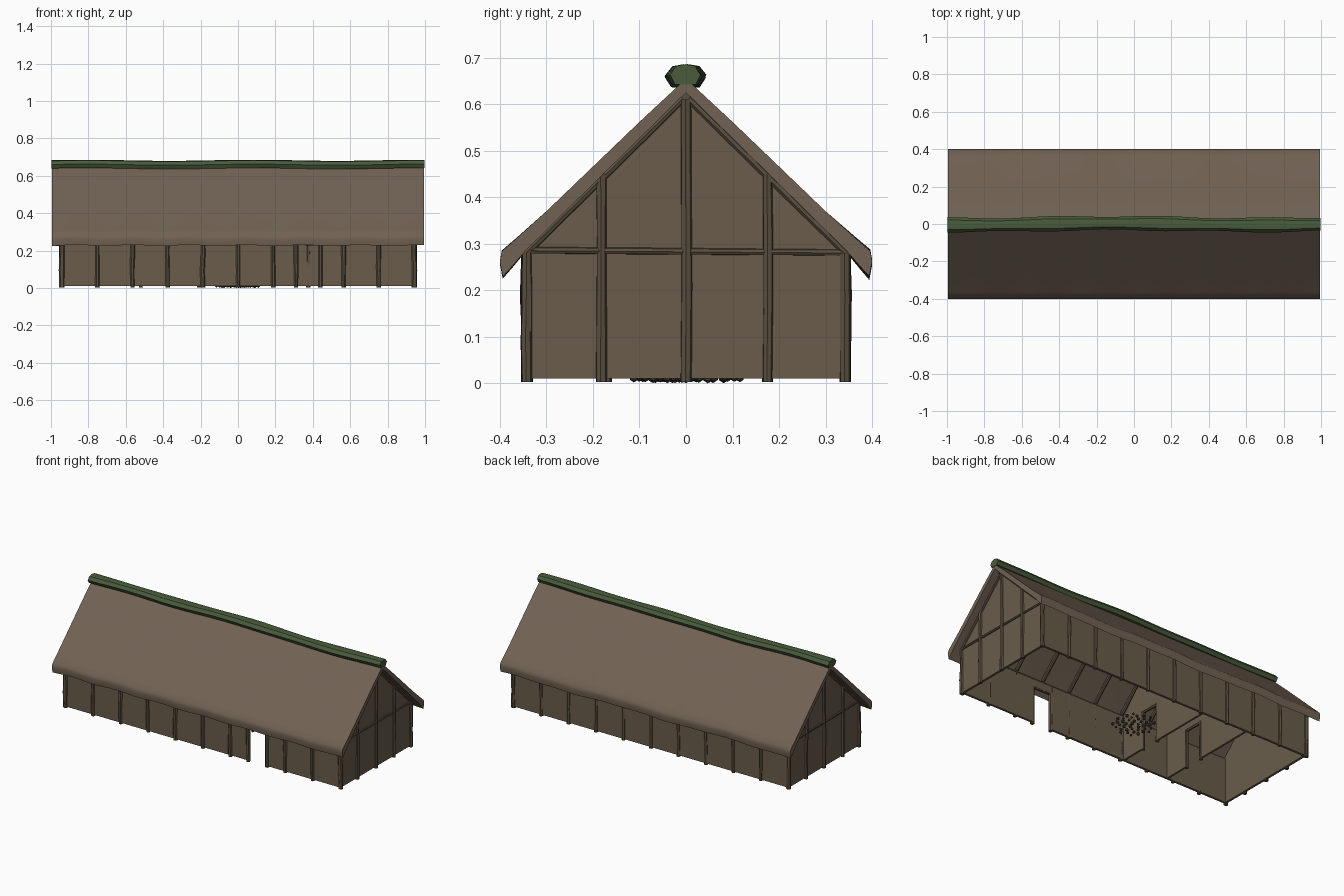
import bpy, bmesh, math, random
from mathutils import Vector

random.seed(4)
if "Cube" in bpy.data.objects:
    bpy.data.objects.remove(bpy.data.objects["Cube"])


def material(name, rgb):
    m = bpy.data.materials.new(name)
    m.use_nodes = True
    m.diffuse_color = (*rgb, 1)
    m.node_tree.nodes["Principled BSDF"].inputs["Base Color"].default_value = (*rgb, 1)
    return m


THATCH = material("brown thatch", (0.165, 0.122, 0.087))
DAUB = material("wall daub", (0.142, 0.108, 0.071))
WOOD = material("dark timber", (0.105, 0.080, 0.052))
TURF = material("green turf", (0.066, 0.105, 0.045))
STONE = material("hearth stone", (0.06, 0.048, 0.038))

WALL_X, WALL_Y, EAVE = 0.945, 0.345, 0.285
DOOR = (0.31, 0.44)


def finish(name, bm, mat, smooth=True):
    bmesh.ops.recalc_face_normals(bm, faces=bm.faces)
    mesh = bpy.data.meshes.new(name)
    bm.to_mesh(mesh)
    bm.free()
    mesh.materials.append(mat)
    ob = bpy.data.objects.new(name, mesh)
    bpy.context.collection.objects.link(ob)
    if smooth:
        bpy.ops.object.select_all(action="DESELECT")
        bpy.context.view_layer.objects.active = ob
        ob.select_set(True)
        bpy.ops.object.shade_smooth_by_angle(angle=math.radians(40))
    return ob


def loft(bm, sections):
    """Skin closed cross-sections of equal length and cap both ends."""
    rings = [[bm.verts.new(p) for p in s] for s in sections]
    n = len(rings[0])
    for a, b in zip(rings, rings[1:]):
        for i in range(n):
            j = (i + 1) % n
            bm.faces.new((a[i], a[j], b[j], b[i]))
    bm.faces.new(rings[0])
    bm.faces.new(rings[-1])


def slab(bm, outline, x0, x1):
    loft(bm, [[(x, y, z) for y, z in outline] for x in (x0, x1)])


def box(bm, x, y, z):
    slab(bm, [(y[0], z[0]), (y[1], z[0]), (y[1], z[1]), (y[0], z[1])], *x)


def pole(bm, a, b, r, wobble=0.0, sides=7):
    """Slightly crooked round timber from a to b."""
    a, b = Vector(a), Vector(b)
    d = (b - a).normalized()
    u = d.orthogonal().normalized()
    v = d.cross(u)
    sections = []
    for k in range(4):
        c = a.lerp(b, k / 3)
        if 0 < k < 3:
            c += (u * random.uniform(-1, 1) + v * random.uniform(-1, 1)) * wobble
        s = r * random.uniform(0.9, 1.1)
        angles = [2 * math.pi * i / sides for i in range(sides)]
        sections.append([c + (u * math.cos(t) + v * math.sin(t)) * s for t in angles])
    loft(bm, sections)


def under_roof(y):
    return 0.63 - abs(y)


# Thatched roof: one closed section swept along the house with a wavy eave
outer = [(0.0, 0.655), (0.1, 0.562), (0.2, 0.466), (0.3, 0.37), (0.365, 0.31),
         (0.396, 0.282), (0.4, 0.26), (0.394, 0.228)]
inner = [(0.374, 0.25), (0.345, 0.284), (0.2, 0.428), (0.0, 0.625)]
half = outer + inner
section = half + [(-y, z) for y, z in reversed(half[1:-1])]
bm = bmesh.new()
rows = []
for k in range(33):
    x = -0.995 + 1.99 * k / 32
    row = []
    for y, z in section:
        low = max(0, abs(y) - 0.3) * 10
        side = 1 if y > 0 else 2.3
        wave = math.sin(x * 9 * side) + 0.6 * math.sin(x * 21 + side)
        row.append((x, y, z + 0.004 * low * wave))
    rows.append(row)
loft(bm, rows)
finish("thatched_roof", bm, THATCH)

# Turf ridge cap, gently undulating
cap = [(0.0, 0.685), (0.027, 0.681), (0.043, 0.662), (0.029, 0.641),
       (-0.029, 0.641), (-0.043, 0.662), (-0.027, 0.681)]
bm = bmesh.new()
rows = []
for k in range(25):
    x = -0.998 + 1.996 * k / 24
    dy = 0.005 * math.sin(x * 4 + 2)
    dz = 0.003 * math.sin(x * 7 + 1) - 0.002
    w = 0.86 + 0.1 * math.sin(x * 11)
    rows.append([(x, y * w + dy, z + dz) for y, z in cap])
loft(bm, rows)
finish("turf_ridge", bm, TURF)

# Long walls, the front one with a doorway
bm = bmesh.new()
for x in ((-WALL_X, DOOR[0]), (DOOR[1], WALL_X)):
    box(bm, x, (-WALL_Y, -WALL_Y + 0.014), (0.01, EAVE))
box(bm, DOOR, (-WALL_Y, -WALL_Y + 0.014), (0.235, EAVE))
finish("front_wall", bm, DAUB, False)
bm = bmesh.new()
box(bm, (-WALL_X, WALL_X), (WALL_Y - 0.014, WALL_Y), (0.01, EAVE))
finish("back_wall", bm, DAUB, False)

# Gable walls
gable = [(-WALL_Y, 0.01), (WALL_Y, 0.01), (WALL_Y, EAVE), (0, 0.63), (-WALL_Y, EAVE)]
for side, name in ((1, "left_gable"), (-1, "right_gable")):
    bm = bmesh.new()
    slab(bm, gable, side * (WALL_X - 0.014), side * WALL_X)
    finish(name, bm, DAUB, False)

# Inner partitions with a doorway each
gap = (-0.17, -0.05)
for i, x in enumerate((-0.21, -0.52)):
    bm = bmesh.new()
    ends = (x - 0.006, x + 0.006)
    slab(bm, [(-0.335, 0.01), (gap[0], 0.01), (gap[0], under_roof(gap[0])), (-0.335, EAVE)], *ends)
    slab(bm, [(gap[1], 0.01), (0.335, 0.01), (0.335, EAVE), (0, 0.63),
              (gap[1], under_roof(gap[1]))], *ends)
    slab(bm, [(gap[0], 0.24), (gap[1], 0.24), (gap[1], under_roof(gap[1])),
              (gap[0], under_roof(gap[0]))], *ends)
    finish(f"partition_{i + 1}", bm, DAUB, False)
    bm = bmesh.new()
    for y in gap:
        pole(bm, (x, y, 0.003), (x, y, 0.245), 0.01)
    pole(bm, (x, gap[0], 0.24), (x, gap[1], 0.24), 0.01)
    finish(f"partition_door_frame_{i + 1}", bm, WOOD)

# Wall posts and rafters along both sides
posts = bmesh.new()
rafters = bmesh.new()
for k in range(-5, 6):
    x = k * 0.188
    for side in (-1, 1):
        if not (side < 0 and k == 2):
            y = side * (WALL_Y - 0.003)
            pole(posts, (x, y, 0.003), (x, y, 0.28), 0.012, 0.002)
        if abs(k) < 5:
            pole(rafters, (x, side * 0.33, 0.29), (x, 0, 0.61), 0.01)
for x in DOOR:
    pole(posts, (x, -WALL_Y + 0.003, 0.003), (x, -WALL_Y + 0.003, 0.28), 0.012, 0.001)
finish("side_posts", posts, WOOD)
finish("rafters", rafters, WOOD)
bm = bmesh.new()
pole(bm, (DOOR[0], -WALL_Y + 0.004, 0.238), (DOOR[1], -WALL_Y + 0.004, 0.238), 0.01)
finish("door_lintel", bm, WOOD)

# Gable framing: posts, cross beam and sloping poles
for side, name in ((1, "left_gable_frame"), (-1, "right_gable_frame")):
    bm = bmesh.new()
    x = side * WALL_X
    for y, top in ((-0.342, 0.28), (-0.182, 0.45), (0, 0.62), (0.175, 0.45), (0.342, 0.28)):
        pole(bm, (x, y, 0.003), (x, y, top), 0.0115, 0.002)
    pole(bm, (x, -0.342, 0.286), (x, 0.342, 0.281), 0.007, 0.001)
    for s in (-1, 1):
        pole(bm, (x, s * 0.345, 0.279), (x, 0, 0.618), 0.008)
    finish(name, bm, WOOD)

# Ridge pole and wall plates
bm = bmesh.new()
pole(bm, (-0.965, 0, 0.62), (0.965, 0, 0.62), 0.011)
for s in (-1, 1):
    pole(bm, (-0.95, s * 0.34, 0.28), (0.95, s * 0.34, 0.28), 0.01)
finish("ridge_pole_and_plates", bm, WOOD)

# Hearth of scattered pebbles in a disc
bm = bmesh.new()
for k in range(42):
    r = 0.12 * math.sqrt((k + 0.5) / 42)
    t = k * 2.4
    s = random.uniform(0.008, 0.012)
    made = bmesh.ops.create_icosphere(bm, subdivisions=1, radius=s)
    bmesh.ops.translate(bm, verts=made["verts"], vec=(r * math.cos(t), r * math.sin(t), 0.012))
finish("hearth_stones", bm, STONE, False)
